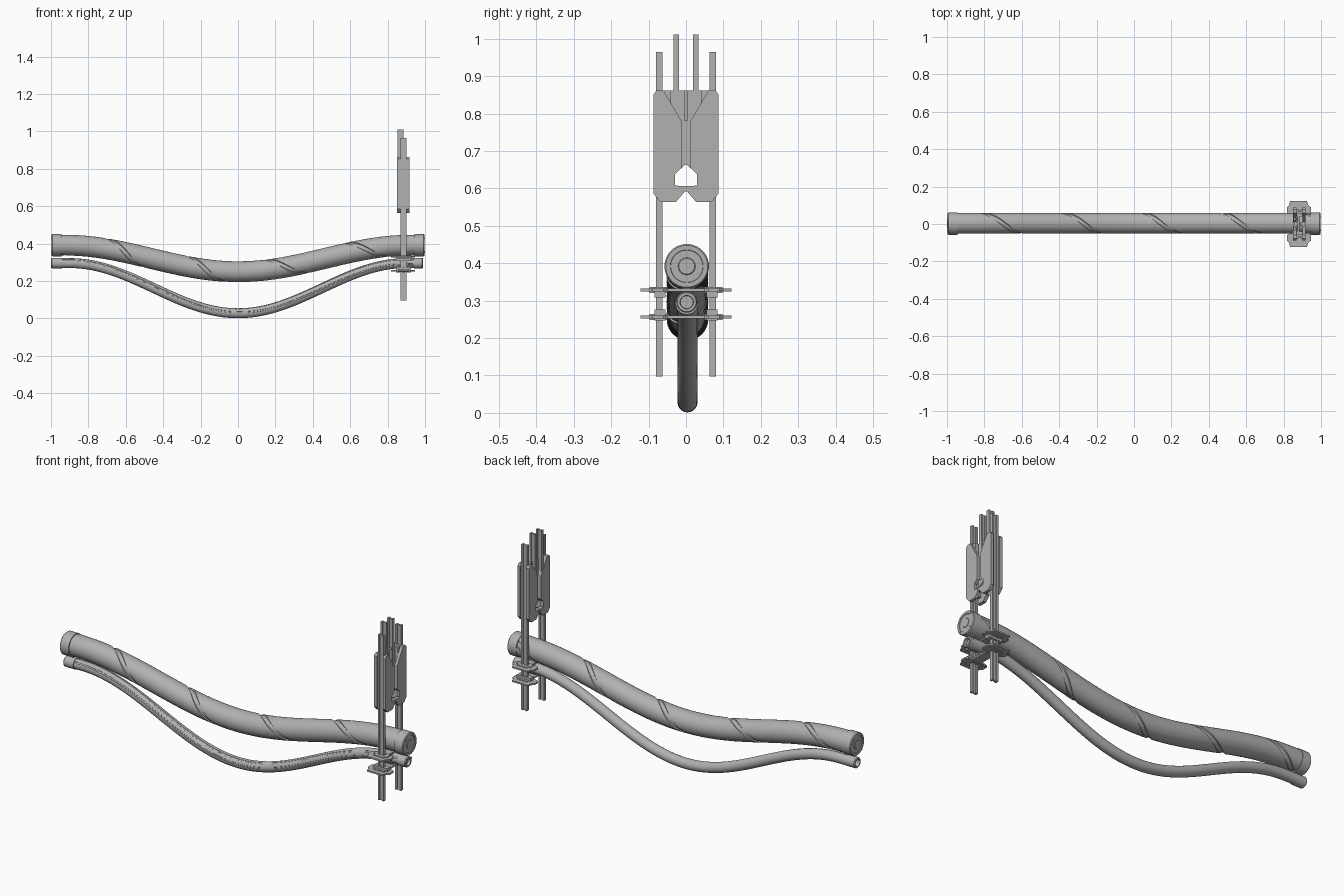
import bpy, bmesh
from math import sin, cos, pi
from mathutils import Vector

if "Cube" in bpy.data.objects:
    bpy.data.objects.remove(bpy.data.objects["Cube"])

grey = bpy.data.materials.new("dark_grey")
grey.diffuse_color = (.44, .44, .44, 1)
grey.use_nodes = True
grey.node_tree.nodes["Principled BSDF"].inputs["Base Color"].default_value = grey.diffuse_color


def finish(name, bm, smooth=False):
    bmesh.ops.recalc_face_normals(bm, faces=bm.faces)
    me = bpy.data.meshes.new(name)
    bm.to_mesh(me)
    bm.free()
    me.materials.append(grey)
    ob = bpy.data.objects.new(name, me)
    bpy.context.collection.objects.link(ob)
    if smooth:
        bpy.ops.object.select_all(action='DESELECT')
        ob.select_set(True)
        bpy.context.view_layer.objects.active = ob
        bpy.ops.object.shade_smooth_by_angle(angle=0.6)
    return ob


def bridge(bm, rings):
    for a, b in zip(rings, rings[1:]):
        n = len(a)
        for i in range(n):
            bm.faces.new((a[i], a[(i + 1) % n], b[(i + 1) % n], b[i]))
    bm.faces.new(rings[0])
    bm.faces.new(rings[-1])


def tube(name, centre, half, section, phase, turns_per_x, steps):
    """Swept tube; section is (angle, radius), twisted along x so grooves stay crisp."""
    bm = bmesh.new()
    rings = []
    for k in range(steps + 1):
        x = -half + 2 * half * k / steps
        slope = (centre(x + .001) - centre(x - .001)) / .002
        normal = Vector((-slope, 0, 1)).normalized()
        c = Vector((x, 0.004, centre(x)))
        ring = []
        for a, r in section:
            t = a + 2 * pi * turns_per_x * (x - phase)
            ring.append(bm.verts.new(c + normal * r * cos(t) + Vector((0, -r * sin(t), 0))))
        rings.append(ring)
    bridge(bm, rings)
    return finish(name, bm, True)


def section(r, depth, width, groove_angles, n=48):
    """Round cross-section with shallow grooves centred on the given angles."""
    pts = []
    for i in range(n):
        a = 2 * pi * i / n
        if all(abs((a - g + pi) % (2 * pi) - pi) > width * .75 for g in groove_angles):
            pts.append((a, r))
    for g in groove_angles:
        for f, rr in ((-.55, r), (-.45, r - depth), (0, r - depth), (.45, r - depth), (.55, r)):
            pts.append(((g + f * width) % (2 * pi), rr))
    return sorted(pts)


def lathe_x(name, profile, z, side, n=40):
    bm = bmesh.new()
    rings = [[bm.verts.new((side * x, 0.002 + r * cos(2 * pi * i / n), z + r * sin(2 * pi * i / n)))
              for i in range(n)] for x, r in profile]
    bridge(bm, rings)
    return finish(name, bm, True)


def prism(name, pts, axis, lo, hi):
    """Extrude a 2D outline: axis 'x' takes (y, z) points, axis 'z' takes (x, y) points."""
    bm = bmesh.new()
    place = (lambda p, t: (t, p[0], p[1])) if axis == 'x' else (lambda p, t: (p[0], p[1], t))
    bridge(bm, [[bm.verts.new(place(p, t)) for p in pts] for t in (lo, hi)])
    return finish(name, bm)


def box(name, x, y, z):
    return prism(name, [(x[0], y[0]), (x[1], y[0]), (x[1], y[1]), (x[0], y[1])], 'z', *z)


def wave(low, rise, span):
    return lambda x: low + rise * (1 - cos(pi * min(abs(x), span) / span))


# Large hose with a helical groove, small hose with long seams
tube("large_hose", wave(.25, .071, .93), .96, section(.0555, .005, .5, [0]), -.71, 1 / .43, 240)
tube("small_hose", wave(.028, .134, .9), .97, section(.0265, .0012, .3, [.5, 1.4]), 0, .08, 120)

# End collars with stepped faces, and their bolts
for side, tag, end in ((-1, "left", .999), (1, "right", .989)):
    lathe_x("large_collar_" + tag, [(.945, .05), (.945, .0595), (.993, .0595), (.997, .056), (.997, .044),
            (.994, .043), (.994, .023), (.996, .021), (.996, .004)], .392, side)
    lathe_x("small_collar_" + tag, [(.94, .024), (.94, .028), (end - .004, .028), (end, .025), (end, .018),
            (.975, .017), (.975, .003)], .296, side, 28)
    for i in range(4):
        a = pi / 4 + i * pi / 2
        ob = lathe_x("collar_bolt_" + tag, [(.99, .0035), (1.0, .0035)], .392 + .05 * sin(a), side, 8)
        ob.location.y = .05 * cos(a)


def h_rail(name, x0, x1, y, w, z0, z1):
    """Vertical rail with an H-shaped cross-section."""
    f, h, t = (x1 - x0) * .3, w / 2, w * .2
    pts = [(x0, y - h), (x0 + f, y - h), (x0 + f, y - t), (x1 - f, y - t), (x1 - f, y - h), (x1, y - h)]
    pts += [(px, 2 * y - py) for px, py in reversed(pts)]
    prism(name, pts, 'z', z0, z1)


# Plate outline of one cheek (y, z)
cheek = [(.012, .78), (.012, .655), (.03, .638), (.03, .608), (.006, .606), (.006, .588),
         (.027, .564), (.068, .564), (.087, .586), (.087, .852), (.078, .862), (.06, .862)]

for s, tag in ((-1, "front"), (1, "back")):
    # Outer guide rails and inner rods
    h_rail("guide_rail_" + tag, .868, .902, s * .0715, .017, .097, .965)
    h_rail("inner_rod_" + tag, .853, .885, s * .0265, .015, .67, 1.011)
    # Carriage cheeks on both faces of the rails, with a spacer between
    pts = [(s * y, z) for y, z in cheek]
    prism("carriage_outer_plate_" + tag, pts, 'x', .902, .917)
    prism("carriage_inner_plate_" + tag, pts, 'x', .850, .868)
    box("carriage_spacer_" + tag, (.868, .902), sorted((s * .04, s * .06)), (.59, .862))
    # Rail clamps: block, thin flange and lug at two heights
    for zc, z0, z1, level in ((.329, .309, .337, "upper"), (.256, .247, .276, "lower")):
        name = level + "_" + tag
        out = [(.835, .05), (.935, .05), (.945, .06), (.945, .09), (.932, .1), (.925, .122),
               (.835, .122), (.828, .1), (.817, .09), (.817, .06)]
        prism("clamp_flange_" + name, [(x, s * y) for x, y in out], 'z', zc - .004, zc + .004)
        box("clamp_block_" + name, (.845, .925), sorted((s * .055, s * .084)), (z0, z1))
        box("clamp_lug_" + name, (.855, .915), sorted((s * .05, s * .097)), (zc - .008, zc + .008))

# Carriage centre web behind the slot, and the latch pin
prism("carriage_web", [(0, .665), (.04, .63), (.06, .862), (-.06, .862), (-.04, .63)], 'x', .872, .884)
box("carriage_rib", (.884, .896), (-.004, .004), (.78, .862))
box("latch_pin", (.855, .915), (-.007, .007), (.592, .606))

# Cross bars joining the clamps above and below the small hose
box("upper_cross_bar", (.86, .91), (-.052, .052), (.325, .333))
box("lower_cross_bar", (.86, .91), (-.052, .052), (.252, .260))

# Saddle ring holding the small hose between the bars
lathe_x("hose_saddle", [(.865, .031), (.905, .031)], .2935, 1, 12)
